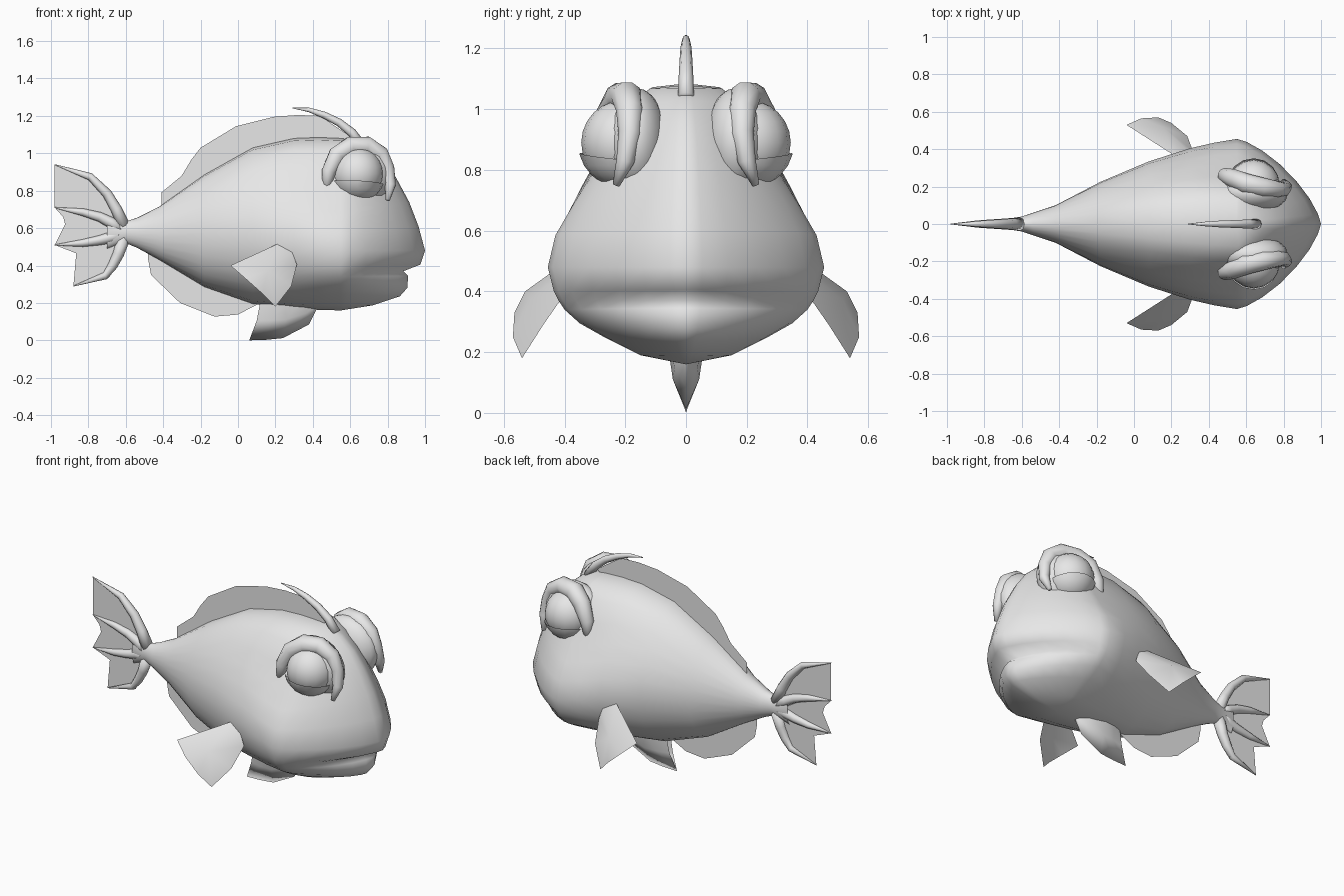
import bpy, bmesh, math
from mathutils import Vector

cube = bpy.data.objects.get("Cube")
if cube:
    bpy.data.objects.remove(cube, do_unlink=True)

GREY = (0.8, 0.8, 0.8, 1.0)
mat = bpy.data.materials.new("plain_grey")
mat.diffuse_color = GREY
mat.use_nodes = True
mat.node_tree.nodes["Principled BSDF"].inputs["Base Color"].default_value = GREY


def finish(name, bm, smooth=True, weld=0.0005):
    """Turn a bmesh into a named grey object."""
    bmesh.ops.remove_doubles(bm, verts=bm.verts, dist=weld)
    bmesh.ops.recalc_face_normals(bm, faces=bm.faces)
    for f in bm.faces:
        f.smooth = smooth
    me = bpy.data.meshes.new(name)
    bm.to_mesh(me)
    bm.free()
    me.materials.append(mat)
    ob = bpy.data.objects.new(name, me)
    bpy.context.collection.objects.link(ob)
    return ob


def grid(bm, rows, closed=False):
    """Skin rows of points with quads."""
    vs = [[bm.verts.new(p) for p in r] for r in rows]
    n = len(rows[0])
    for a, b in zip(vs, vs[1:]):
        for i in range(n if closed else n - 1):
            j = (i + 1) % n
            bm.faces.new((a[i], a[j], b[j], b[i]))
    return vs


def flat_fin(name, outline):
    """Thin sheet in the y = 0 plane from an x, z outline."""
    bm = bmesh.new()
    f = bm.faces.new([bm.verts.new((x, 0, z)) for x, z in outline])
    bmesh.ops.triangulate(bm, faces=[f])
    return finish(name, bm, False)


def tube(name, pts, radii, sides=8):
    """Tapered round tube along a path."""
    bm = bmesh.new()
    pts = [Vector(p) for p in pts]
    rows = []
    for i, (p, r) in enumerate(zip(pts, radii)):
        d = (pts[min(i + 1, len(pts) - 1)] - pts[max(i - 1, 0)]).normalized()
        u = Vector((0, 1, 0))
        u = (u - d * u.dot(d)).normalized()
        v = d.cross(u)
        rows.append([p + r * (math.cos(a) * u + math.sin(a) * v)
                     for a in (math.tau * k / sides for k in range(sides))])
    vs = grid(bm, rows, True)
    bm.faces.new(vs[0])
    bm.faces.new(vs[-1])
    return finish(name, bm)


# Head rows, bottom to top: half width and z at the cheek, x and z at the nose
HEAD = [(0, .16, .55, .16), (.15, .19, .72, .187), (.27, .25, .865, .235),
        (.35, .295, .905, .28), (.40, .34, .91, .345), (.42, .37, .885, .37),
        (.435, .40, .975, .405), (.455, .48, 1.0, .48), (.43, .585, .965, .61),
        (.375, .68, .915, .74), (.32, .77, .845, .87), (.26, .88, .78, .96),
        (.20, 1.0, .70, 1.03), (.12, 1.067, .62, 1.07), (0, 1.08, .55, 1.08)]
N = len(HEAD)
# Body stations: x, top, bottom, half width, share of the head's pear section
BODY = [(-.70, .67, .49, .022, 0), (-.65, .645, .51, .032, 0), (-.60, .635, .52, .04, 0),
        (-.54, .655, .495, .06, 0), (-.42, .715, .43, .10, 0), (-.18, .885, .286, .225, .1),
        (.08, 1.03, .195, .335, .3), (.30, 1.08, .172, .405, .6), (.43, 1.085, .163, .435, .85)]

columns = []
for x, top, bot, w, pear in BODY:
    col = []
    for i, (hw, hz, _, _) in enumerate(HEAD):
        t = math.pi * i / (N - 1)
        g = pear * hw / .455 + (1 - pear) * math.sin(t)
        f = pear * (hz - .16) / .92 + (1 - pear) * (1 - math.cos(t)) / 2
        col.append((x, w * g, bot + (top - bot) * f))
    columns.append(col)
for k in range(8):
    a = math.pi / 2 * k / 7
    s, c = math.sin(a) ** 1.43, max(math.cos(a), 0) ** 1.43
    columns.append([(.55 + (xf - .55) * s, w * c, z + (zf - z) * s) for w, z, xf, zf in HEAD])
bm = bmesh.new()
for side in (1, -1):
    grid(bm, [[(x, side * y, z) for x, y, z in col] for col in columns])
finish("body", bm)

# Eyes, lower lids, sockets and brows
for side, tag in ((-1, "front"), (1, "back")):
    eye = Vector((.64, side * .205, .89))

    bm = bmesh.new()
    bmesh.ops.create_uvsphere(bm, u_segments=16, v_segments=12, radius=.14)
    bmesh.ops.translate(bm, verts=bm.verts, vec=eye)
    finish(tag + "_eyeball", bm)

    bm = bmesh.new()
    bmesh.ops.create_uvsphere(bm, u_segments=16, v_segments=12, radius=.151)
    bmesh.ops.bisect_plane(bm, geom=bm.verts[:] + bm.edges[:] + bm.faces[:],
                           plane_co=(0, 0, -.05), plane_no=(.05, -side * .1, 1),
                           clear_outer=True)
    bmesh.ops.translate(bm, verts=bm.verts, vec=eye)
    finish(tag + "_lower_eyelid", bm)

    bm = bmesh.new()
    bmesh.ops.create_uvsphere(bm, u_segments=16, v_segments=12, radius=1)
    bmesh.ops.scale(bm, verts=bm.verts, vec=(.19, .105, .18))
    bmesh.ops.translate(bm, verts=bm.verts, vec=(.635, side * .165, .89))
    finish(tag + "_eye_socket", bm)

    path = [(.47, .27, .80), (.485, .26, .90), (.53, .245, .99), (.60, .215, 1.035),
            (.69, .195, 1.04), (.765, .185, .995), (.80, .185, .92), (.815, .20, .83),
            (.80, .23, .75)]
    tube(tag + "_brow", [(x, side * y, z) for x, y, z in path],
         [.02, .04, .05, .055, .052, .045, .038, .03, .012], 10)

    # Pectoral fin: a bent fan around a middle point
    fan = [(.21, .37, .515), (.29, .39, .47), (.315, .39, .405), (.285, .47, .29),
           (.20, .54, .18), (.13, .57, .25), (.04, .565, .33), (-.04, .53, .40)]
    bm = bmesh.new()
    mid = bm.verts.new((.16, side * .515, .375))
    ring = [bm.verts.new((x, side * y, z)) for x, y, z in fan]
    for i in range(len(ring)):
        bm.faces.new((mid, ring[i], ring[(i + 1) % len(ring)]))
    finish(tag + "_pectoral_fin", bm)

# Pelvic fin: wedge closing to a keel
keel = [(.06, .0), (.15, .003), (.24, .012), (.38, .085), (.42, .165)]
root = [(.12, .02), (.18, .045), (.25, .058), (.34, .05), (.42, .015)]
bm = bmesh.new()
for side in (1, -1):
    grid(bm, [[(x, 0, z) for x, z in keel],
              [((kx + rx) / 2 + .01, side * w * .75, (kz + .21) / 2)
               for (kx, kz), (rx, w) in zip(keel, root)],
              [(x, side * w, .21) for x, w in root]])
finish("pelvic_fin", bm)

# Dorsal fin with toothed edge and its leading spine
flat_fin("dorsal_fin", [(-.41, .70), (-.41, .79), (-.21, .955), (-.25, .965), (-.155, 1.03),
                        (-.20, 1.03), (.015, 1.13), (-.01, 1.145), (.19, 1.195), (.32, 1.205),
                        (.44, 1.2), (.60, 1.09), (.5, 1.0), (.1, .95), (-.15, .82)])
tube("dorsal_spine", [(.66, 0, 1.04), (.61, 0, 1.11), (.54, 0, 1.165), (.46, 0, 1.205),
                      (.38, 0, 1.232), (.29, 0, 1.243)], [.027, .024, .021, .018, .012, .002])

# Anal fin
flat_fin("anal_fin", [(-.48, .50), (-.48, .43), (-.465, .35), (-.31, .20), (-.125, .127),
                      (0, .138), (.10, .19), (.05, .30), (-.2, .40)])

# Tail membrane and spines
flat_fin("tail_membrane", [(-.60, .60), (-.69, .79), (-.79, .885), (-.98, .94), (-.915, .84),
                           (-.905, .755), (-.98, .71), (-.935, .66), (-.91, .57), (-.98, .51),
                           (-.865, .465), (-.84, .375), (-.88, .29), (-.69, .335), (-.635, .43),
                           (-.60, .55)])
SPINES = [[(-.61, .61), (-.65, .70), (-.70, .785), (-.79, .875), (-.98, .94)],
          [(-.62, .59), (-.68, .63), (-.74, .66), (-.83, .685), (-.98, .71)],
          [(-.62, .57), (-.68, .55), (-.74, .535), (-.83, .52), (-.98, .51)],
          [(-.61, .55), (-.64, .46), (-.67, .40), (-.71, .345), (-.88, .29)]]
for i, pts in enumerate(SPINES):
    tube("tail_spine_%d" % (i + 1), [(x, 0, z) for x, z in pts],
         [.035, .03, .026, .02, .002])
